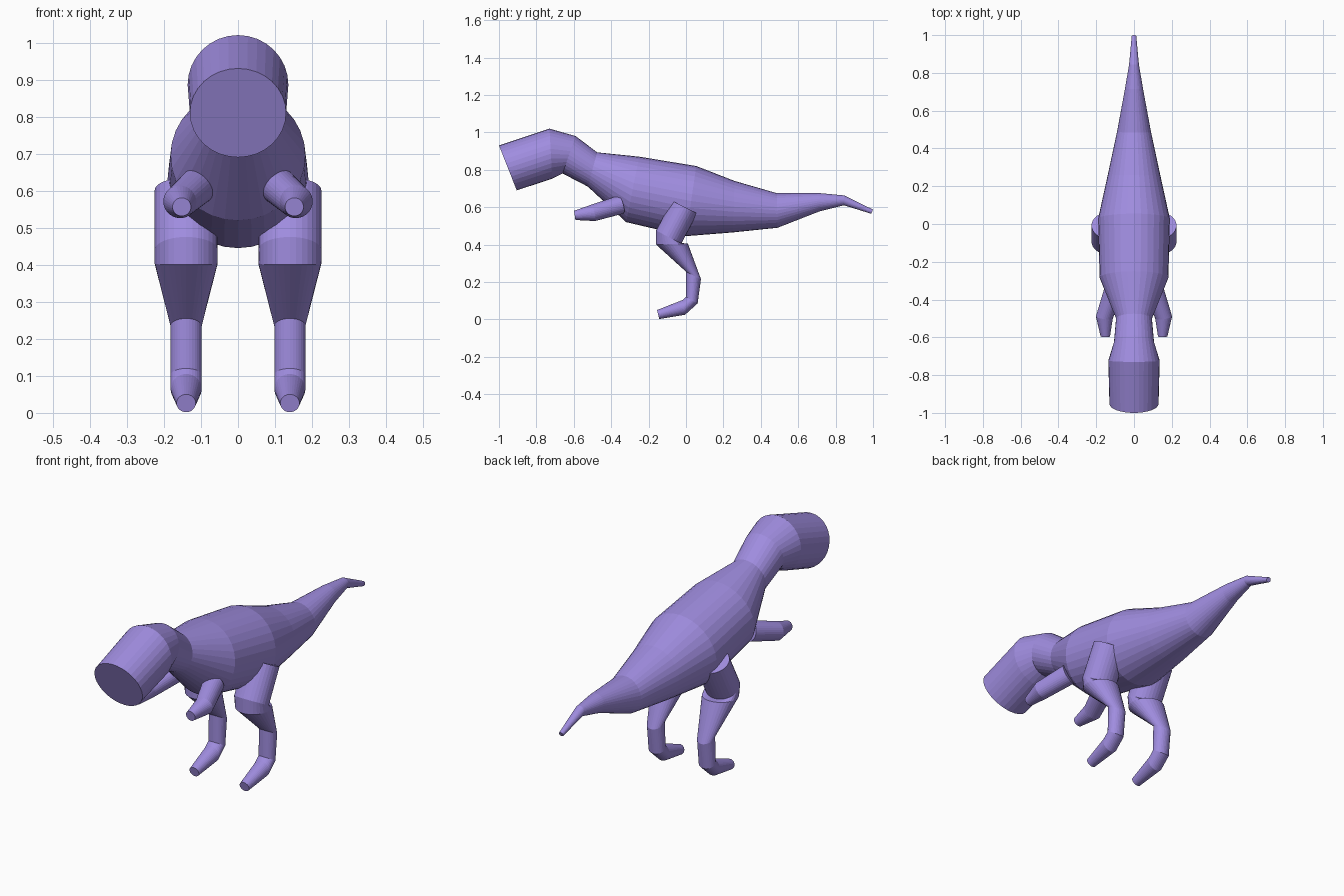
import bpy, bmesh, math
from mathutils import Vector

if "Cube" in bpy.data.objects:
    bpy.data.objects.remove(bpy.data.objects["Cube"])

SIDES = 32
skin = bpy.data.materials.new("lavender_skin")
skin.diffuse_color = (0.35, 0.265, 0.74, 1)
skin.use_nodes = True
skin.node_tree.nodes["Principled BSDF"].inputs["Base Color"].default_value = skin.diffuse_color


def loft(name, rings):
    """Skin a capped tube through rings given as (centre, half axis u, half axis v)."""
    bm = bmesh.new()
    loops = []
    for c, u, v in rings:
        loops.append([bm.verts.new(c + u * math.cos(a) + v * math.sin(a))
                      for a in (2 * math.pi * i / SIDES for i in range(SIDES))])
    for a, b in zip(loops, loops[1:]):
        for i in range(SIDES):
            j = (i + 1) % SIDES
            bm.faces.new((a[i], a[j], b[j], b[i]))
    bm.faces.new(loops[0])
    bm.faces.new(loops[-1])
    bmesh.ops.recalc_face_normals(bm, faces=bm.faces)
    mesh = bpy.data.meshes.new(name)
    bm.to_mesh(mesh)
    bm.free()
    mesh.materials.append(skin)
    obj = bpy.data.objects.new(name, mesh)
    bpy.context.collection.objects.link(obj)
    return obj


def side_ring(x, y1, z1, y2, z2, rx):
    """Ring whose side outline runs from (y1, z1) to (y2, z2), rx wide each way."""
    a, b = Vector((x, y1, z1)), Vector((x, y2, z2))
    return (a + b) / 2, Vector((rx, 0, 0)), (a - b) / 2


def round_ring(centre, axis, r):
    """Circular ring square to an axis."""
    axis = Vector(axis).normalized()
    u = axis.cross(Vector((0, 0, 1))).normalized()
    return Vector(centre), u * r, axis.cross(u) * r


# Head, neck, trunk and tail: top point, bottom point, half width
BODY = [
    (-1.00, 0.93, -0.905, 0.69, 0.13),
    (-0.73, 1.02, -0.715, 0.752, 0.136),
    (-0.59, 0.98, -0.66, 0.78, 0.106),
    (-0.475, 0.893, -0.525, 0.71, 0.095),
    (-0.25, 0.87, -0.32, 0.52, 0.182),
    (0.055, 0.82, 0.00, 0.445, 0.19),
    (0.26, 0.74, 0.25, 0.465, 0.14),
    (0.485, 0.675, 0.49, 0.49, 0.09),
    (0.715, 0.675, 0.715, 0.578, 0.048),
    (0.845, 0.663, 0.845, 0.61, 0.026),
    (1.00, 0.587, 0.99, 0.565, 0.012),
]
loft("body", [side_ring(0, *r) for r in BODY])

# Leg from thigh to toes: front point, rear point, half width
LEG = [
    (-0.075, 0.635, 0.06, 0.567, 0.085),
    (-0.16, 0.475, -0.025, 0.405, 0.085),
    (-0.16, 0.40, 0.01, 0.405, 0.085),
    (0.00, 0.255, 0.08, 0.215, 0.042),
    (0.00, 0.12, 0.062, 0.085, 0.042),
    (-0.015, 0.105, -0.005, 0.025, 0.042),
    (-0.155, 0.05, -0.143, 0.002, 0.026),
]

for s, side in ((1, "left"), (-1, "right")):
    loft(side + "_leg", [side_ring(0.14 * s, *r) for r in LEG])
    # Short arm: shoulder, elbow, hand
    loft(side + "_arm", [
        round_ring((0.108 * s, -0.35, 0.613), (0.05 * s, -0.15, -0.045), 0.05),
        round_ring((0.157 * s, -0.495, 0.57), (0.02 * s, -0.15, -0.03), 0.045),
        round_ring((0.152 * s, -0.595, 0.556), (0, -0.1, -0.015), 0.025),
    ])
